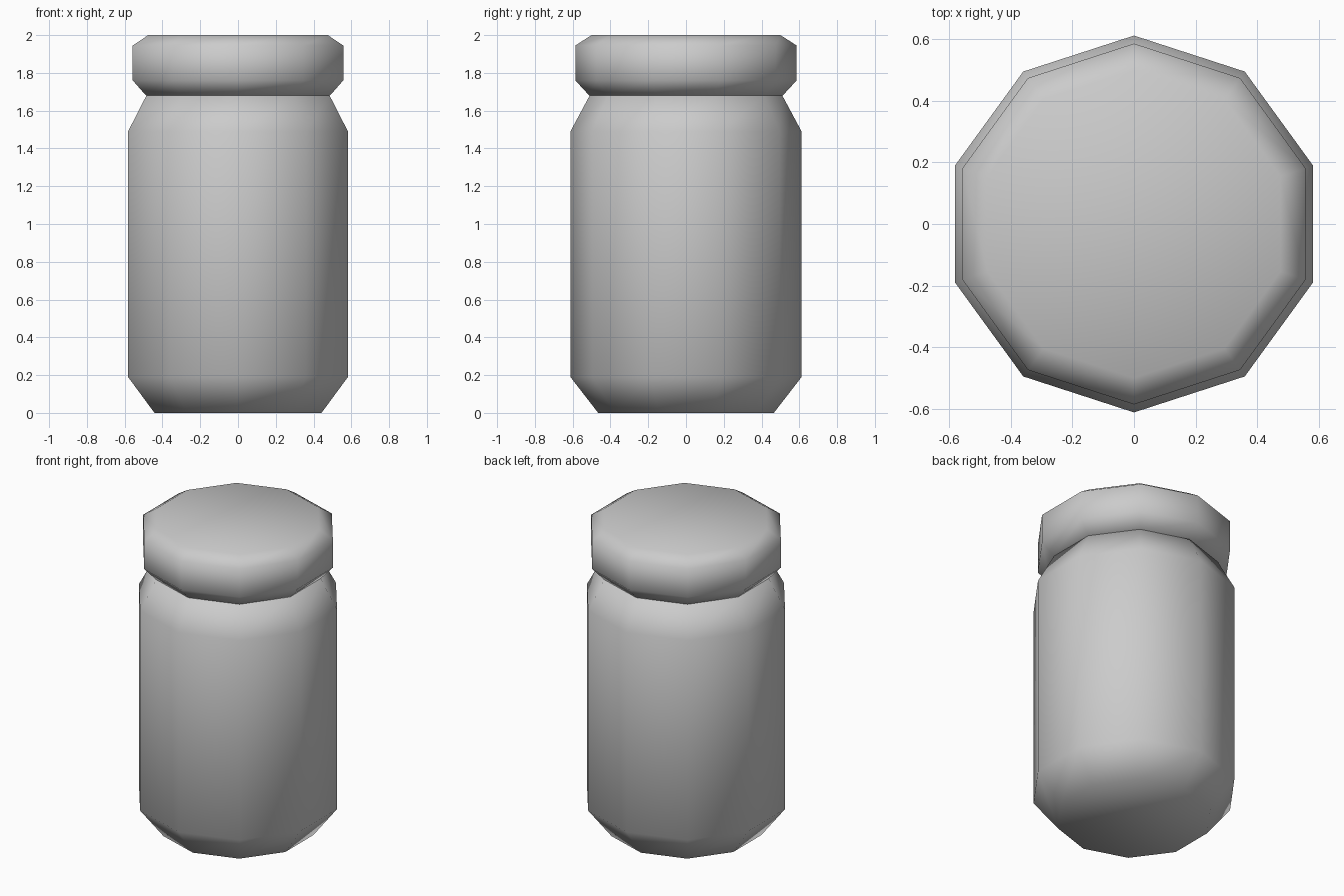
import bpy
import bmesh
from math import sin, cos, pi

if "Cube" in bpy.data.objects:
    bpy.data.objects.remove(bpy.data.objects["Cube"])

SIDES = 10

grey = bpy.data.materials.new("plain_grey")
grey.use_nodes = True
colour = (0.6, 0.6, 0.6, 1)
grey.diffuse_color = colour
grey.node_tree.nodes["Principled BSDF"].inputs["Base Color"].default_value = colour


def lathe(name, profile):
    """Ten-sided closed solid from (radius, height) rings, with a corner facing front."""
    bm = bmesh.new()
    rings = []
    for radius, z in profile:
        angles = [2 * pi * i / SIDES - pi / 2 for i in range(SIDES)]
        rings.append([bm.verts.new((radius * cos(a), radius * sin(a), z)) for a in angles])
    for low, high in zip(rings, rings[1:]):
        for i in range(SIDES):
            j = (i + 1) % SIDES
            bm.faces.new((low[i], low[j], high[j], high[i]))
    bm.faces.new(rings[0][::-1])
    bm.faces.new(rings[-1])
    for face in bm.faces:
        face.smooth = True
    mesh = bpy.data.meshes.new(name)
    bm.to_mesh(mesh)
    bm.free()
    mesh.materials.append(grey)
    obj = bpy.data.objects.new(name, mesh)
    bpy.context.collection.objects.link(obj)
    return obj


# Jar body: chamfered base, straight wall, sloped shoulder
lathe("jar_body", [(0.465, 0), (0.612, 0.19), (0.612, 1.49), (0.51, 1.68)])

# Lid: flared underside, straight rim, bevelled top
lathe("jar_lid", [(0.512, 1.68), (0.586, 1.76), (0.586, 1.945), (0.5, 2.0)])
